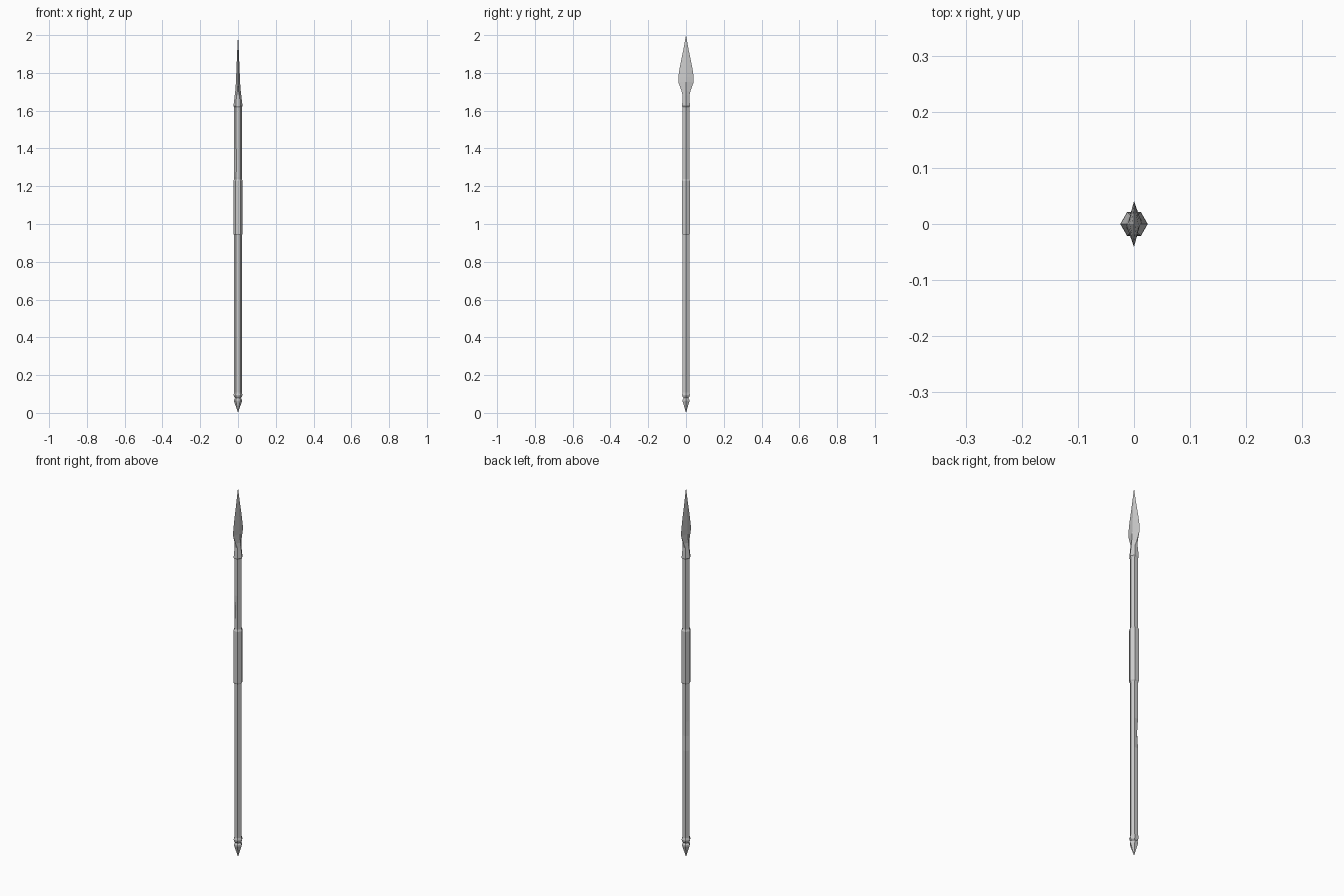
import bpy, bmesh
from math import cos, sin, pi

if "Cube" in bpy.data.objects:
    bpy.data.objects.remove(bpy.data.objects["Cube"])


def hex_ring(r, z):
    return [(r * cos(i * pi / 3), r * sin(i * pi / 3), z) for i in range(6)]


def blade_ring(ridge, width, edge, z):
    # six points: ridges on +-x, cutting edges on +-y
    return [(ridge, 0, z), (edge, width, z), (-edge, width, z),
            (-ridge, 0, z), (-edge, -width, z), (edge, -width, z)]


def loft(name, rings):
    bm = bmesh.new()
    loops = [[bm.verts.new(p) for p in ring] for ring in rings]
    for a, b in zip(loops, loops[1:]):
        for i in range(6):
            j = (i + 1) % 6
            bm.faces.new((a[i], a[j], b[j], b[i]))
    bm.faces.new(loops[0][::-1])
    bm.faces.new(loops[-1])
    bmesh.ops.remove_doubles(bm, verts=bm.verts, dist=0.00005)
    bmesh.ops.recalc_face_normals(bm, faces=bm.faces)
    mesh = bpy.data.meshes.new(name)
    bm.to_mesh(mesh)
    bm.free()
    obj = bpy.data.objects.new(name, mesh)
    bpy.context.collection.objects.link(obj)
    return obj


# Shaft with two small nicks carved in its corners
rings = [hex_ring(0.02, z) for z in (0.09, 0.58, 0.66, 0.74, 1.25, 1.34, 1.42, 1.63)]
for ring, corner in ((rings[2], 2), (rings[5], 4)):
    x, y, z = ring[corner]
    ring[corner] = (x * 0.75, y * 0.75, z)
loft("shaft", rings)

# Grip wrap
loft("grip", [hex_ring(r, z) for r, z in
              ((0.020, 0.942), (0.0245, 0.948), (0.0245, 1.228), (0.020, 1.238))])

# Butt collar and spike
loft("butt_spike", [hex_ring(r, z) for r, z in
                    ((0, 0.0), (0.021, 0.062), (0.021, 0.070), (0.015, 0.078),
                     (0.021, 0.086), (0.024, 0.096), (0.020, 0.108))])

# Socket flowing into a leaf-shaped blade
loft("spear_head", [
    hex_ring(0.020, 1.618),
    hex_ring(0.024, 1.624),
    blade_ring(0.0175, 0.0175, 0.008, 1.68),
    blade_ring(0.0145, 0.024, 0.003, 1.705),
    blade_ring(0.011, 0.041, 0, 1.752),
    blade_ring(0.010, 0.041, 0, 1.778),
    blade_ring(0.008, 0.033, 0, 1.83),
    blade_ring(0.004, 0.0145, 0, 1.92),
    blade_ring(0, 0, 0, 2.0),
])
